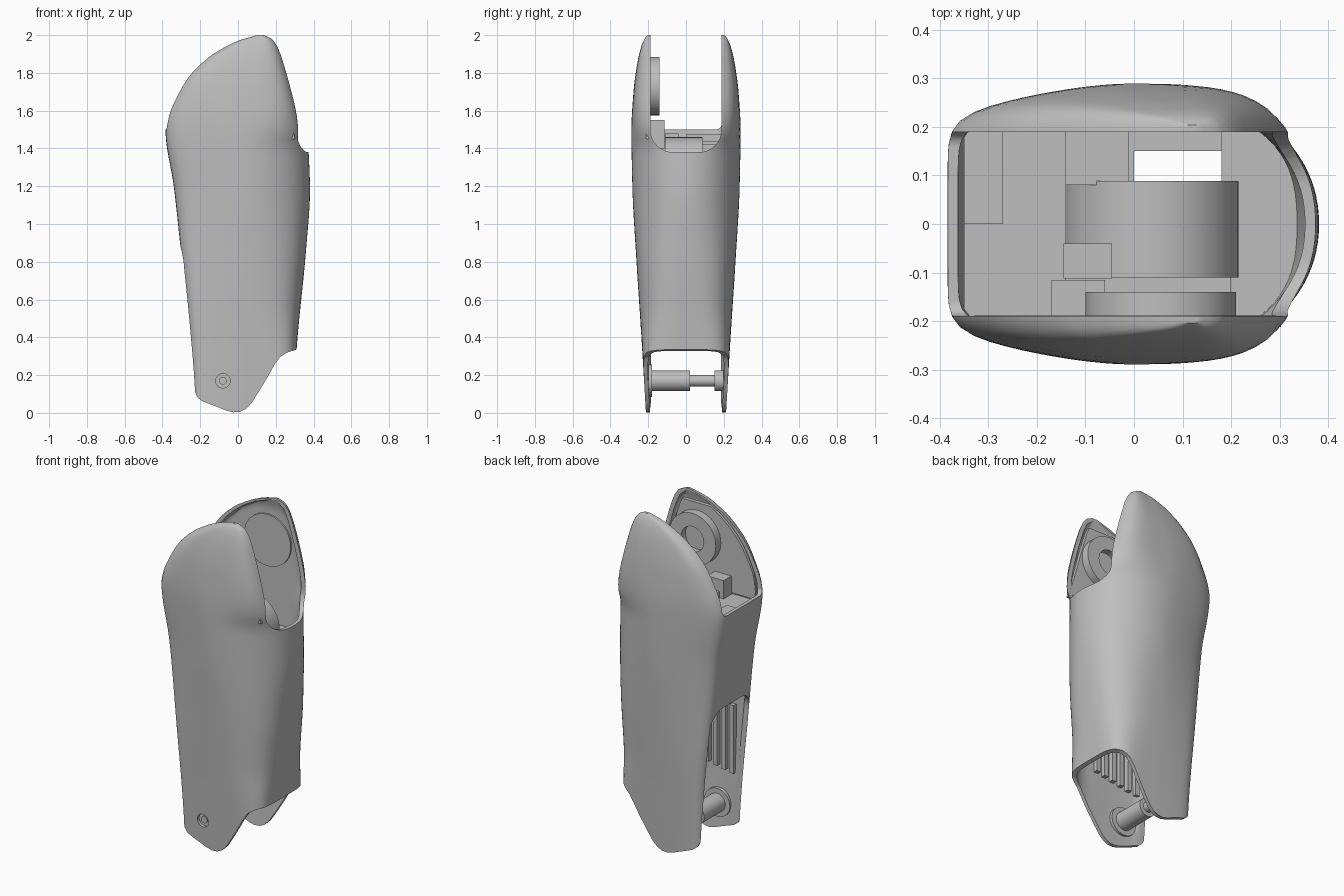
import bpy, bmesh, math
from mathutils import Matrix, Vector

cube = bpy.data.objects.get("Cube")
if cube:
    bpy.data.objects.remove(cube, do_unlink=True)

GREY = (0.52, 0.52, 0.52, 1)
grey = bpy.data.materials.new("grey plastic")
grey.use_nodes = True
grey.diffuse_color = GREY
grey.node_tree.nodes["Principled BSDF"].inputs["Base Color"].default_value = GREY

# Housing profiles as (height, value)
LEFT_EDGE = [(0, -.235), (.15, -.24), (.4, -.256), (.9, -.307), (1.2, -.34), (1.5, -.384),
             (1.6, -.368), (1.68, -.33), (1.78, -.268), (1.89, -.152), (1.97, -.005), (2, .1)]
RIGHT_EDGE = [(0, .29), (.36, .312), (.86, .36), (1.18, .381), (1.38, .374), (1.46, .366),
              (1.52, .35), (1.6, .325), (1.84, .256), (1.93, .224), (1.98, .188), (2, .14)]
HALF_DEPTH = [(0, .212), (.4, .236), (.8, .262), (1.2, .284), (1.5, .289), (1.7, .278),
              (1.85, .258), (1.93, .24), (1.98, .22), (2, .204)]
TAPER = [(0, .03), (.5, .1), (1.2, .26), (1.5, .24), (1.7, .15), (1.85, .08), (2, 0)]
LEFT_BOXINESS = [(0, 10), (1.5, 10), (1.65, 7), (2, 7)]
RIGHT_BOXINESS = [(0, 8), (.3, 5), (.55, 3.1), (.8, 2.65), (1.2, 2.1), (1.4, 2.2),
                  (1.52, 3.2), (1.65, 4.3), (2, 5)]


def at(table, z):
    # Smooth monotone curve through the profile points
    z = max(table[0][0], min(table[-1][0], z))
    rise = [(b - a) / (z1 - z0) for (z0, a), (z1, b) in zip(table, table[1:])]
    slopes = [rise[0]]
    for p, q in zip(rise, rise[1:]):
        slopes.append(2 * p * q / (p + q) if p * q > 0 else 0)
    slopes.append(rise[-1])
    k = 0
    while k < len(rise) - 1 and z > table[k + 1][0]:
        k += 1
    (z0, a), (z1, b) = table[k], table[k + 1]
    h = z1 - z0
    t = (z - z0) / h
    ease = t * t * (3 - 2 * t)
    bend = h * t * (1 - t) * (slopes[k] * (1 - t) - slopes[k + 1] * t)
    return a + (b - a) * ease + bend


def finish(name, bm, smooth=True):
    bmesh.ops.recalc_face_normals(bm, faces=bm.faces)
    mesh = bpy.data.meshes.new(name)
    bm.to_mesh(mesh)
    bm.free()
    mesh.materials.append(grey)
    obj = bpy.data.objects.new(name, mesh)
    bpy.context.collection.objects.link(obj)
    if smooth:
        shade(obj)
    return obj


def activate(obj):
    bpy.ops.object.select_all(action='DESELECT')
    obj.select_set(True)
    bpy.context.view_layer.objects.active = obj


def shade(obj):
    activate(obj)
    bpy.ops.object.shade_smooth_by_angle(angle=math.radians(35))


def cut(target, cutter):
    activate(target)
    mod = target.modifiers.new("cut", 'BOOLEAN')
    mod.operation = 'DIFFERENCE'
    mod.solver = 'EXACT'
    mod.object = cutter
    bpy.ops.object.modifier_apply(modifier=mod.name)
    bpy.data.objects.remove(cutter, do_unlink=True)


def section(z, inset, limit, count=96):
    # Boxy on the left, rounded on the right
    x0 = at(LEFT_EDGE, z) + inset
    x1 = at(RIGHT_EDGE, z) - inset
    mid, half = (x0 + x1) / 2, max((x1 - x0) / 2, .01)
    depth = at(HALF_DEPTH, z) - inset
    points = []
    for i in range(count):
        a = math.tau * i / count
        c, s = math.cos(a), math.sin(a)
        n = at(LEFT_BOXINESS if c < 0 else RIGHT_BOXINESS, z)
        r = (abs(c) ** n + abs(s) ** n) ** (-1 / n)
        y = depth * r * s
        if c < 0:
            y *= 1 - at(TAPER, z) * abs(r * c) ** 1.6
        points.append((mid + half * r * c, max(-limit, min(limit, y)), z))
    return points


def loft(name, levels, inset=0, limit=1):
    bm = bmesh.new()
    rings = [[bm.verts.new(p) for p in section(z, inset, limit)] for z in levels]
    for low, high in zip(rings, rings[1:]):
        for i in range(len(low)):
            j = (i + 1) % len(low)
            bm.faces.new((low[i], low[j], high[j], high[i]))
    bm.faces.new(rings[0][::-1])
    bm.faces.new(rings[-1])
    return finish(name, bm, False)


def prism(name, points, offset):
    bm = bmesh.new()
    face = bm.faces.new([bm.verts.new(p) for p in points])
    moved = bmesh.ops.extrude_face_region(bm, geom=[face])["geom"]
    bmesh.ops.translate(bm, vec=Vector(offset),
                        verts=[v for v in moved if isinstance(v, bmesh.types.BMVert)])
    return finish(name, bm, False)


def arch(x0, x1, z_flat, z_far, half, radius):
    # Rounded opening running along x
    up = 1 if z_far > z_flat else -1
    side = []
    for i in range(9):
        a = math.pi / 2 * i / 8
        side.append((half - radius + radius * math.sin(a),
                     z_flat + up * radius * (1 - math.cos(a))))
    outline = [(-y, z) for y, z in reversed(side)] + side + [(half, z_far), (-half, z_far)]
    return prism("opening", [(x0, y, z) for y, z in outline], (x1 - x0, 0, 0))


def rod(name, x, z, radius, y0, y1):
    bm = bmesh.new()
    place = Matrix.Translation((x, (y0 + y1) / 2, z)) @ Matrix.Rotation(math.pi / 2, 4, 'X')
    bmesh.ops.create_cone(bm, cap_ends=True, segments=40, radius1=radius, radius2=radius,
                          depth=y1 - y0, matrix=place)
    return finish(name, bm)


def box(name, x, y, z):
    corners = [(x[0], y[0], z[0]), (x[1], y[0], z[0]), (x[1], y[1], z[0]), (x[0], y[1], z[0])]
    return prism(name, corners, (0, 0, z[1] - z[0]))


# Hollow housing with two side plates and a wall at each end
levels = [i * .04 for i in range(48)] + [1.9, 1.94, 1.955, 1.97, 1.98, 1.99, 1.996, 2]
housing = loft("housing", sorted(set(levels)))
cut(housing, loft("cavity", [-.1] + [i * .05 for i in range(41)] + [2.1], .022, .21))

# Openings in the end walls, above and below
cut(housing, arch(.0, .7, 1.38, 2.2, .189, .12))
cut(housing, arch(-.7, .03, 1.5, 2.2, .189, .03))
cut(housing, arch(-.7, -.1, .9, -.2, .186, .1))

# Curved lower edge
lower_edge = [(.6, .332), (.31, .335), (.26, .32), (.22, .293), (.19, .25), (.16, .195),
              (.11, .112), (.07, .05), (.04, .02), (.01, .006), (-.025, .003), (-.06, .012),
              (-.1, .028), (-.19, .062), (-.215, .083), (-.23, .115), (-.245, .2), (-.6, .2),
              (-.6, -.3), (.6, -.3)]
cut(housing, prism("lower_cutter", [(x, -.5, z) for x, z in lower_edge], (0, 1, 0)))

# Screw hole low in the front plate
cut(housing, rod("hole_cutter", -.08, .17, .038, -.4, -.2))
shade(housing)

# Screw post joining the plates
rod("screw_head", -.08, .17, .02, -.208, -.19)
rod("screw_post", -.08, .17, .055, -.199, .02)
rod("screw_shaft", -.08, .17, .03, .015, .16)
rod("screw_socket", -.08, .17, .055, .15, .199)
rod("screw_collar", -.08, .17, .085, -.199, -.18)

# Lining plate inside the upper front
heights = [1.45 + .05 * i for i in range(10)] + [1.93]
lining = [(at(LEFT_EDGE, z) + .055, -.212, z) for z in heights]
lining += [(at(RIGHT_EDGE, z) - .065, -.212, z) for z in reversed(heights)]
prism("front_lining", lining, (0, .024, 0))

# Round bosses near the top of the plates
boss = rod("pivot_boss", .055, 1.73, .155, -.2, -.14)
cut(boss, rod("boss_cutter", .055, 1.73, .075, -.18, -.1))
shade(boss)
rod("rear_pivot_pad", .055, 1.73, .155, .2, .215)

# Grip ribs inside the front plate
for i in range(6):
    x = -.19 + i * .055
    box("grip_rib", (x, x + .028), (-.206, -.18), (.37 + .01 * i, .78))

# Inner chassis
rod("inner_barrel", .035, 1.28, .18, -.11, .088)
box("upper_shelf", (-.35, -.14), (-.2, .2), (1.4, 1.44))
box("shelf_lip", (-.35, -.27), (.0, .2), (1.43, 1.475))
box("latch_block", (-.17, -.06), (-.2, -.115), (1.4, 1.55))
box("small_block", (-.145, -.045), (-.112, -.04), (1.36, 1.48))
box("rear_bracket", (-.145, -.01), (.08, .205), (1.36, 1.42))
box("front_deck", (-.14, .2), (-.205, -.1), (1.2, 1.24))
box("rear_deck", (-.14, 0), (.08, .205), (1.2, 1.24))
box("rear_rail", (0, .18), (.15, .205), (1.2, 1.24))

# Deck fitted against the rounded end wall
end_deck = loft("end_deck", [.8, .83], .012)
cut(end_deck, box("deck_cutter", (-.6, .18), (-.5, .5), (.7, .9)))
